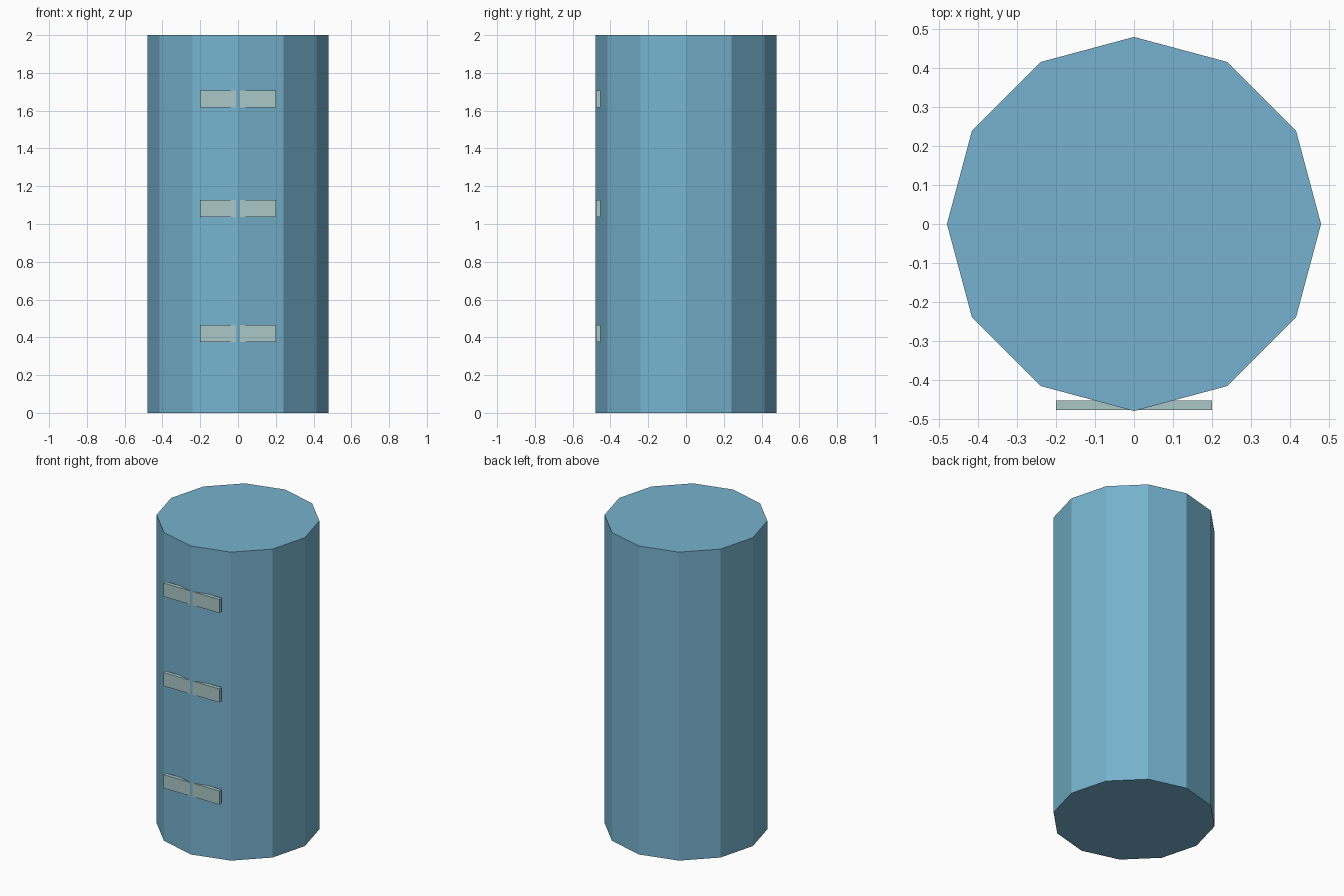
import bpy

if "Cube" in bpy.data.objects:
    bpy.data.objects.remove(bpy.data.objects["Cube"])


def material(name, color):
    mat = bpy.data.materials.new(name)
    mat.diffuse_color = (*color, 1)
    mat.use_nodes = True
    mat.node_tree.nodes["Principled BSDF"].inputs["Base Color"].default_value = mat.diffuse_color
    return mat


blue = material("body_blue", (0.18, 0.45, 0.62))
pale = material("slat_pale", (0.40, 0.57, 0.57))

# Twelve-sided body with corners on the x and y axes
bpy.ops.mesh.primitive_cylinder_add(vertices=12, radius=0.48, depth=2, location=(0, 0, 1))
body = bpy.context.object
body.name = "body"
body.data.materials.append(blue)

# Three flat slats sunk into the front corner
for label, z in (("lower", 0.42), ("middle", 1.082), ("upper", 1.662)):
    bpy.ops.mesh.primitive_cube_add(size=1, location=(0, -0.465, z))
    slat = bpy.context.object
    slat.name = label + "_slat"
    slat.scale = (0.4, 0.025, 0.088)
    slat.data.materials.append(pale)
